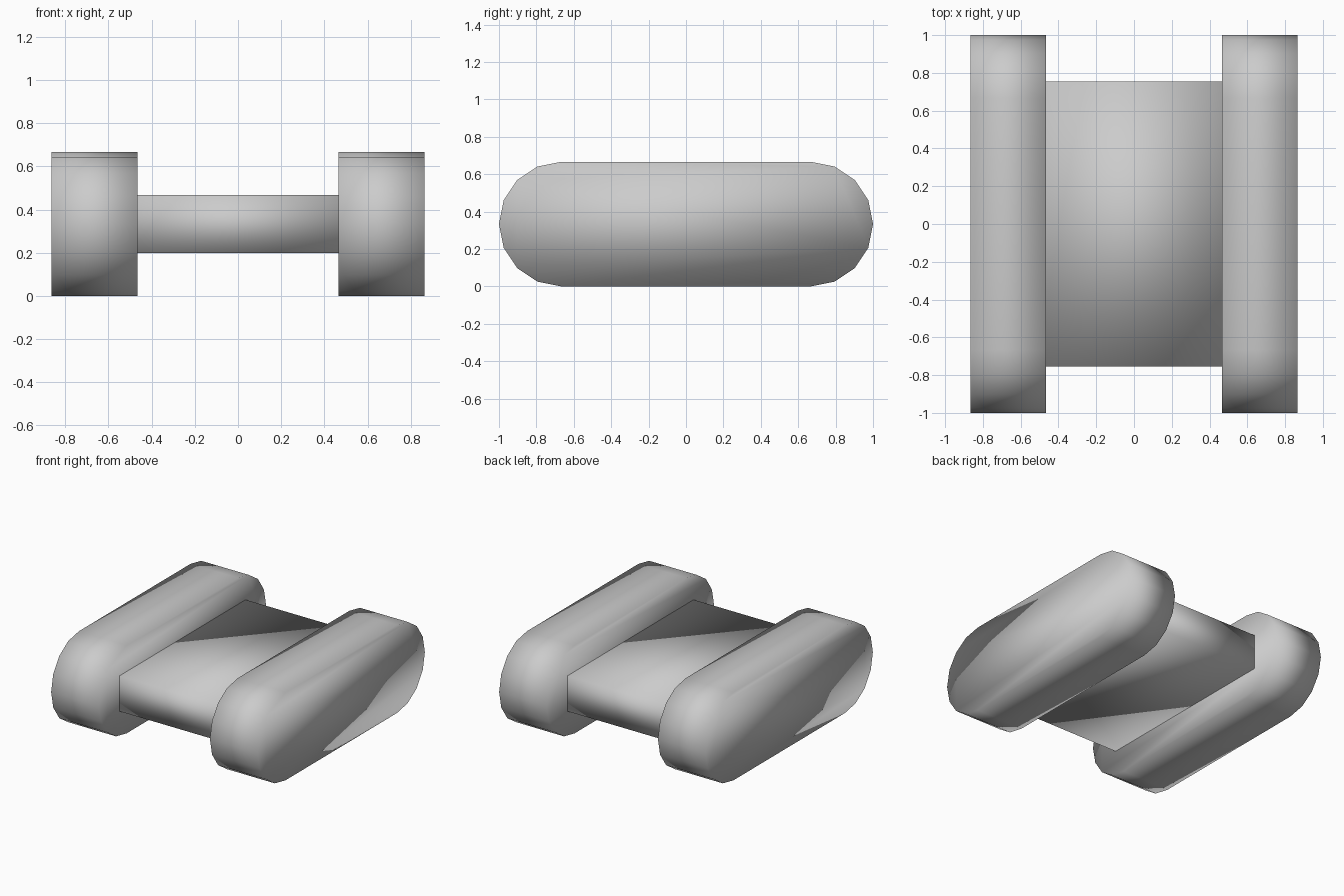
import bpy, bmesh, math

if "Cube" in bpy.data.objects:
    bpy.data.objects.remove(bpy.data.objects["Cube"])

R, CY, STEPS = 0.333, 0.667, 8


def extrude_profile(name, profile, x0, x1):
    """Closed solid: a (y, z) outline swept along x, shaded smooth."""
    bm = bmesh.new()
    face = bm.faces.new([bm.verts.new((x0, y, z)) for y, z in profile])
    ext = bmesh.ops.extrude_face_region(bm, geom=[face], use_keep_orig=True)
    moved = [g for g in ext["geom"] if isinstance(g, bmesh.types.BMVert)]
    bmesh.ops.translate(bm, verts=moved, vec=(x1 - x0, 0, 0))
    bmesh.ops.recalc_face_normals(bm, faces=bm.faces[:])
    mesh = bpy.data.meshes.new(name)
    bm.to_mesh(mesh)
    bm.free()
    mesh.shade_smooth()
    obj = bpy.data.objects.new(name, mesh)
    bpy.context.collection.objects.link(obj)
    return obj


# Stadium outline of a track: two eight-sided half circles
stadium = []
for sign, start in ((1, -math.pi / 2), (-1, math.pi / 2)):
    for i in range(STEPS + 1):
        a = start + math.pi * i / STEPS
        stadium.append((sign * CY + R * math.cos(a), R + R * math.sin(a)))

# Left and right tracks
extrude_profile("left_track", stadium, -0.865, -0.465)
extrude_profile("right_track", stadium, 0.465, 0.865)

# Flat hull between the tracks
hull = [(-0.755, 0.2), (0.755, 0.2), (0.755, 0.468), (-0.755, 0.468)]
extrude_profile("hull", hull, -0.465, 0.465)
